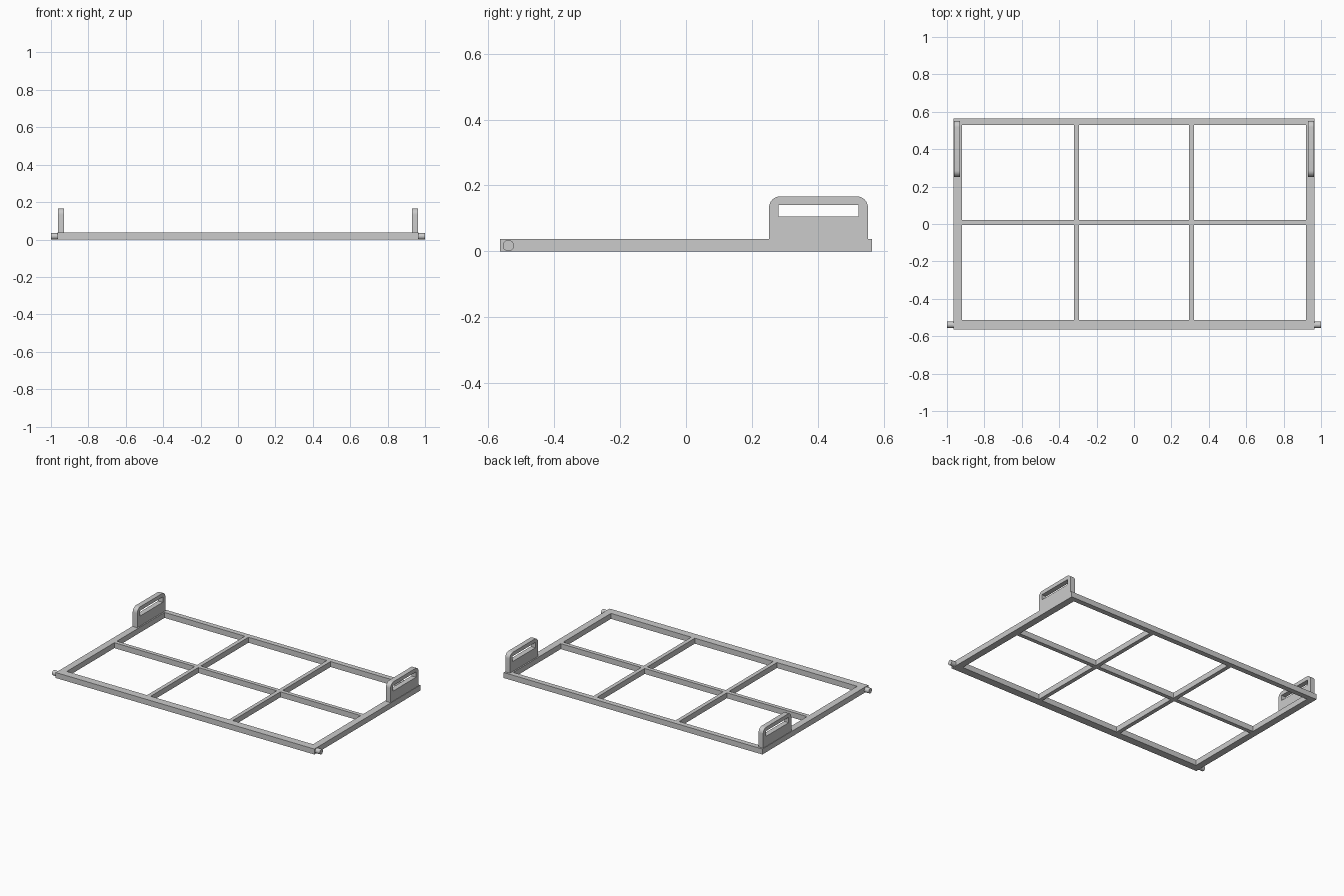
import bpy, bmesh, math
from mathutils import Vector

cube = bpy.data.objects.get("Cube")
if cube:
    bpy.data.objects.remove(cube, do_unlink=True)

grey = bpy.data.materials.new("plain grey")
grey.use_nodes = True
colour = (0.6, 0.6, 0.6, 1)
grey.diffuse_color = colour
grey.node_tree.nodes["Principled BSDF"].inputs["Base Color"].default_value = colour

HALF_X, HALF_Y, HEIGHT = 0.966, 0.565, 0.037
IN_X, IN_BACK, IN_FRONT = 0.92, 0.53, -0.513
MID_Y, BAR = (IN_BACK + IN_FRONT) / 2, 0.0135


def finish(name, bm):
    bmesh.ops.recalc_face_normals(bm, faces=bm.faces)
    mesh = bpy.data.meshes.new(name)
    bm.to_mesh(mesh)
    bm.free()
    mesh.materials.append(grey)
    obj = bpy.data.objects.new(name, mesh)
    bpy.context.collection.objects.link(obj)
    return obj


def grid_plate(name, xs, ys, solid):
    """Extrude the solid cells of a grid into one clean connected piece."""
    bm = bmesh.new()
    for i in range(len(xs) - 1):
        for j in range(len(ys) - 1):
            if solid(i, j):
                corners = ((i, j), (i + 1, j), (i + 1, j + 1), (i, j + 1))
                bm.faces.new([bm.verts.new((xs[a], ys[b], 0)) for a, b in corners])
    bmesh.ops.remove_doubles(bm, verts=bm.verts, dist=1e-5)
    top = bmesh.ops.extrude_face_region(bm, geom=bm.faces[:])["geom"]
    bmesh.ops.translate(bm, vec=(0, 0, HEIGHT),
                        verts=[v for v in top if isinstance(v, bmesh.types.BMVert)])
    return finish(name, bm)


# Frame with two long dividers and one cross divider: odd cells in both directions are open
bar_x = IN_X / 3
xs = [-HALF_X, -IN_X, -bar_x - BAR, -bar_x + BAR, bar_x - BAR, bar_x + BAR, IN_X, HALF_X]
ys = [-HALF_Y, IN_FRONT, MID_Y - BAR, MID_Y + BAR, IN_BACK, HALF_Y]
grid_plate("frame_grid", xs, ys, lambda i, j: not (i % 2 and j % 2))


def handle(name, x0, x1):
    """Upright plate with rounded top corners and a rectangular slot."""
    y0, y1, z0, z1, r = 0.252, 0.552, HEIGHT, 0.167, 0.034
    outer = [(y0, z0), (y1, z0)]
    for cy, start in ((y1 - r, 0), (y0 + r, 90)):
        for k in range(9):
            a = math.radians(start + k * 90 / 8)
            outer.append((cy + r * math.cos(a), z1 - r + r * math.sin(a)))
    slot = [(0.28, 0.105), (0.524, 0.105), (0.524, 0.141), (0.28, 0.141)]
    bm = bmesh.new()
    edges = []
    for loop in (outer, slot):
        vs = [bm.verts.new((x0, y, z)) for y, z in loop]
        edges += [bm.edges.new((vs[k - 1], vs[k])) for k in range(len(vs))]
    bmesh.ops.triangle_fill(bm, use_beauty=True, edges=edges)
    side = bmesh.ops.extrude_face_region(bm, geom=bm.faces[:])["geom"]
    bmesh.ops.translate(bm, vec=(x1 - x0, 0, 0),
                        verts=[v for v in side if isinstance(v, bmesh.types.BMVert)])
    return finish(name, bm)


def pin(name, sign):
    """Short round hinge pin pointing outwards."""
    bpy.ops.mesh.primitive_cylinder_add(
        vertices=32, radius=0.017, depth=0.06,
        location=(sign * 0.97, -0.539, 0.0175), rotation=(0, math.pi / 2, 0))
    obj = bpy.context.object
    obj.name = name
    obj.data.materials.append(grey)
    return obj


rounded = []
for side, s in (("left", 1), ("right", -1)):
    rounded.append(handle(side + "_handle", s * 0.929, s * 0.963))
    rounded.append(pin(side + "_hinge_pin", s))

# Smooth the curved parts while keeping their edges sharp
bpy.ops.object.select_all(action="DESELECT")
for obj in rounded:
    obj.select_set(True)
bpy.context.view_layer.objects.active = rounded[0]
bpy.ops.object.shade_smooth_by_angle(angle=math.radians(30))
